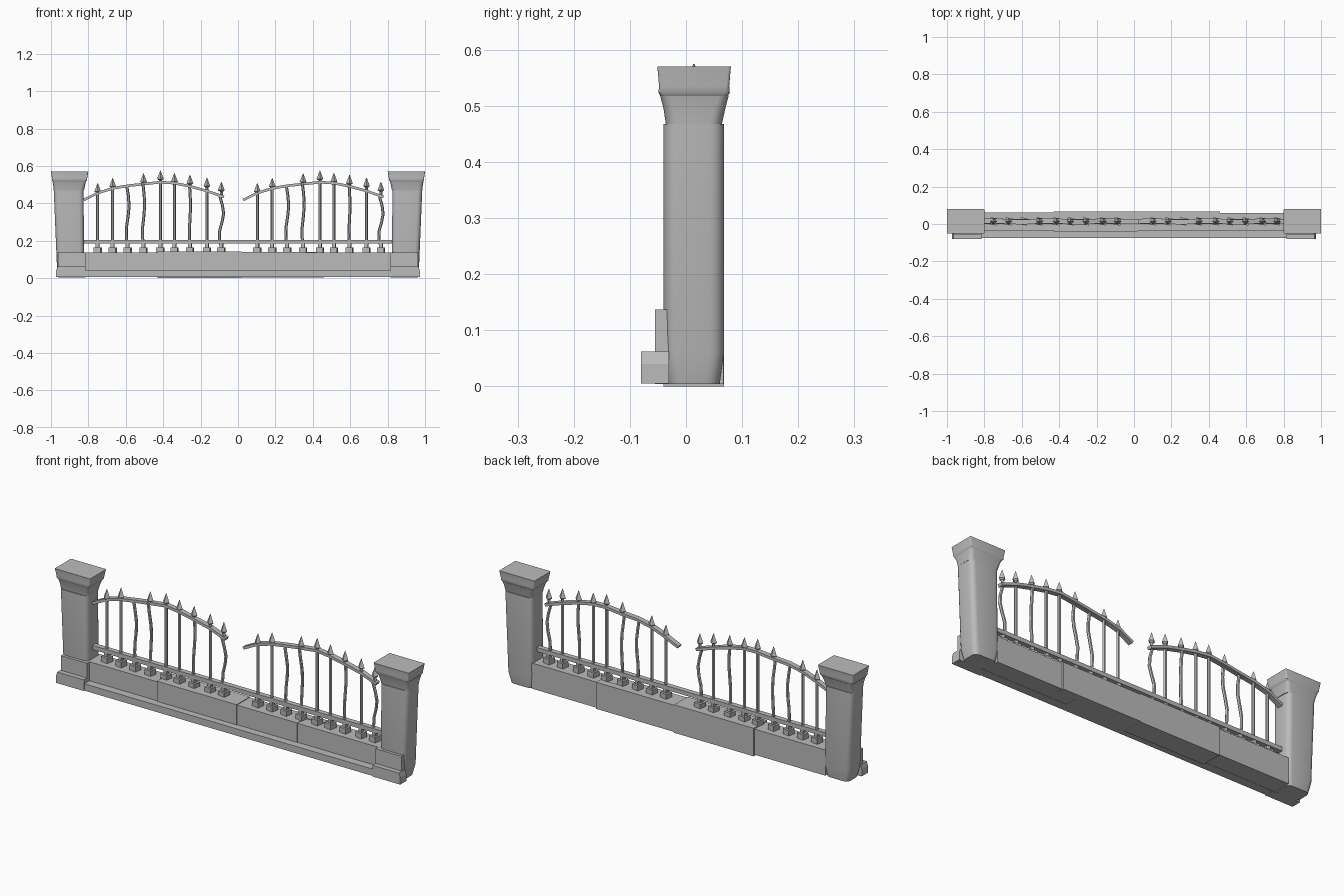
import bpy, bmesh, math
from mathutils import Vector

if "Cube" in bpy.data.objects:
    bpy.data.objects.remove(bpy.data.objects["Cube"])


def material(name, v):
    m = bpy.data.materials.new(name)
    m.diffuse_color = (v, v, v, 1)
    m.use_nodes = True
    m.node_tree.nodes["Principled BSDF"].inputs["Base Color"].default_value = m.diffuse_color
    return m


stone = material("grey stone", 0.5)
FY = 0.014          # depth position of the railing


def finish(name, bm, angle=None):
    bmesh.ops.recalc_face_normals(bm, faces=bm.faces)
    me = bpy.data.meshes.new(name)
    bm.to_mesh(me)
    bm.free()
    ob = bpy.data.objects.new(name, me)
    bpy.context.collection.objects.link(ob)
    me.materials.append(stone)
    if angle:
        bpy.ops.object.select_all(action='DESELECT')
        ob.select_set(True)
        bpy.context.view_layer.objects.active = ob
        bpy.ops.object.shade_smooth_by_angle(angle=math.radians(angle))
    return ob


def loft(bm, rings):
    """Skin a list of equal-length point rings and cap both ends."""
    vs = [[bm.verts.new(p) for p in r] for r in rings]
    n = len(vs[0])
    for a, b in zip(vs, vs[1:]):
        for i in range(n):
            bm.faces.new((a[i], a[(i + 1) % n], b[(i + 1) % n], b[i]))
    bm.faces.new(vs[0])
    bm.faces.new(vs[-1])


def round_rect(z, x0, x1, y0, y1, r, seg=4):
    pts = []
    for k, (cx, cy) in enumerate(((x1 - r, y1 - r), (x0 + r, y1 - r), (x0 + r, y0 + r), (x1 - r, y0 + r))):
        for i in range(seg + 1):
            a = math.pi / 2 * (k + i / seg)
            pts.append((cx + r * math.cos(a), cy + r * math.sin(a), z))
    return pts


def circle(x, y, z, r, n=6, turn=0.0):
    return [(x + r * math.cos(turn + 2 * math.pi * i / n),
             y + r * math.sin(turn + 2 * math.pi * i / n), z) for i in range(n)]


def box(name, x0, x1, y0, y1, z0, z1):
    bm = bmesh.new()
    loft(bm, [[(x0, y0, z), (x1, y0, z), (x1, y1, z), (x0, y1, z)] for z in (z0, z1)])
    return finish(name, bm)


def mx(s, p):
    return [(s * x, y, z) for x, y, z in p]


# Pillars with rounded shafts, flared necks and square caps
for s, side in ((-1, "left"), (1, "right")):
    bm = bmesh.new()
    loft(bm, [mx(s, round_rect(*r)) for r in (
        (0.004, .83, .955, -.032, .060, .025), (0.06, .822, .968, -.040, .068, .025),
        (0.468, .826, .985, -.040, .068, .025))])
    finish("pillar_shaft_" + side, bm, 40)
    bm = bmesh.new()
    loft(bm, [mx(s, round_rect(*r)) for r in (
        (0.468, .823, .986, -.036, .064, .022), (0.495, .818, .988, -.040, .070, .020),
        (0.518, .812, .992, -.046, .076, .016))])
    finish("pillar_neck_" + side, bm, 40)
    bm = bmesh.new()
    loft(bm, [mx(s, round_rect(*r)) for r in (
        (0.518, .812, .990, -.046, .075, .010), (0.524, .807, .994, -.049, .078, .008),
        (0.535, .806, .995, -.048, .077, .006), (0.570, .800, 1.0, -.051, .080, .004))])
    finish("pillar_cap_" + side, bm, 35)
    # Stone apron and raised step in front of each pillar
    a, b = sorted((s * .815, s * .962))
    box("pillar_apron_" + side, a, b, -.055, -.030, .004, .137)
    bm = bmesh.new()
    loft(bm, [mx(s, [(.815, -.080, z), (e, -.080, z), (e, -.03, z), (.815, -.03, z)])
              for z, e in ((.005, .972), (.04, .972), (.062, .965))])
    finish("plinth_end_" + side, bm)

# Long front plinth and the wall blocks
box("front_plinth", -.82, .82, -.075, -.03, .005, .04)
box("wall_end_left", -.83, -.40, -.034, .062, .006, .137)
box("wall_end_right", .34, .83, -.034, .060, .006, .137)
box("wall_block_left", -.43, .02, -.040, .068, .0, .143)
box("wall_block_right", .0, .36, -.037, .066, .004, .140)
box("wall_back_block", .02, .46, .03, .067, .004, .140)

# Lower rail
box("lower_rail", -.825, .825, FY - .013, FY + .013, .184, .205)

# Arched top rail and bars, repeated for both fence halves
ARCH = [(-.825, .418), (-.75, .455), (-.67, .480), (-.59, .494), (-.505, .503), (-.415, .513),
        (-.34, .508), (-.257, .491), (-.166, .466), (-.075, .434)]
TIPS = [.508, .535, None, .560, .575, .562, .552, .537, .515]
BENDS = {2: (-.008, .007), 3: (-.006, .012), 6: (-.003, -.004), 8: (-.012, .006)}

for half, dx in (("left", 0), ("right", .853)):
    # top rail, a flat iron strip following the arch
    bm = bmesh.new()
    rings = []
    for i, (x, z) in enumerate(ARCH):
        p, q = ARCH[max(i - 1, 0)], ARCH[min(i + 1, len(ARCH) - 1)]
        t = Vector((q[0] - p[0], q[1] - p[1])).normalized()
        y = FY + .004 * math.sin(i * 1.7)
        rings.append([(x + dx - t.y * h, y + w, z + t.x * h)
                      for w, h in ((-.013, -.007), (.013, -.007), (.013, .007), (-.013, .007))])
    loft(bm, rings)
    finish("top_rail_" + half, bm, 30)

    bars, feet, tips = bmesh.new(), bmesh.new(), bmesh.new()
    for i, top in enumerate(TIPS):
        x, zr = ARCH[i + 1][0] + dx, ARCH[i + 1][1]
        if i == 8:
            x -= .014
        # upright, gently bent on some bars
        bx, by = BENDS.get(i, (0, 0))
        loft(bars, [circle(x + bx * math.sin(2.2 * math.pi * k / 6),
                           FY + by * math.sin(1.6 * math.pi * k / 6),
                           .165 + (zr - .165) * k / 6, .008) for k in range(7)])
        # block foot with a narrower collar
        for z0, z1, r in ((.138, .165, .027), (.165, .186, .013)):
            loft(feet, [circle(x, FY, z, r, 4, math.radians(35)) for z in (z0, z1)])
        # spear tip on a short stem
        if top:
            loft(tips, [circle(x, FY, z, r, 4) for z, r in (
                (zr, .008), (top - .052, .008), (top - .045, .018), (top, .001))])
    finish("bars_" + half, bars, 40)
    finish("bar_feet_" + half, feet)
    finish("spear_tips_" + half, tips)
